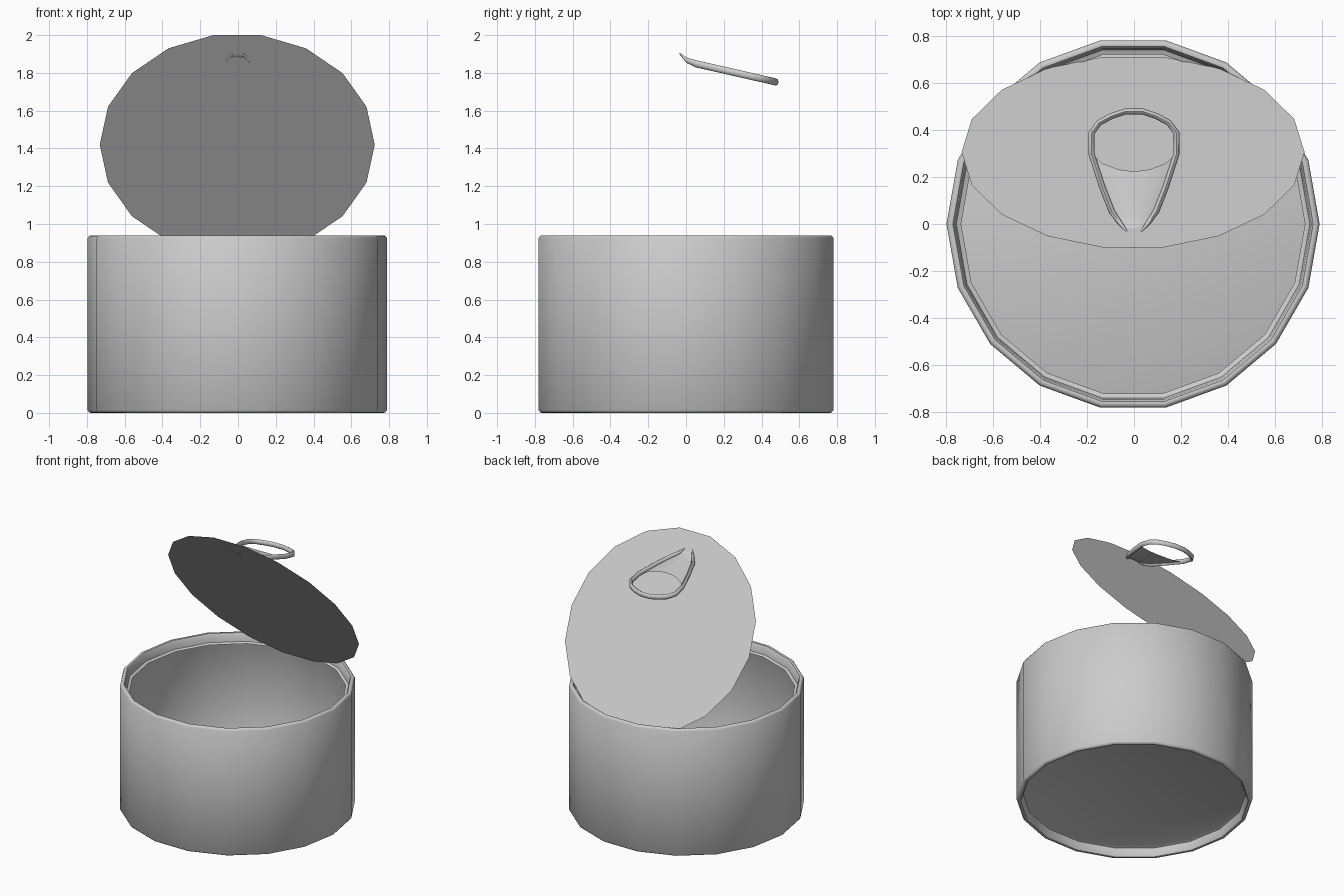
import bpy
from math import radians, cos, sin, tau
from mathutils import Vector

if "Cube" in bpy.data.objects:
    bpy.data.objects.remove(bpy.data.objects["Cube"])

SIDES = 18
CX = -0.004


def make(name, verts, faces, angle=40):
    me = bpy.data.meshes.new(name)
    me.from_pydata([tuple(v) for v in verts], [], faces)
    me.validate()
    ob = bpy.data.objects.new(name, me)
    bpy.context.collection.objects.link(ob)
    bpy.ops.object.select_all(action='DESELECT')
    ob.select_set(True)
    bpy.context.view_layer.objects.active = ob
    bpy.ops.object.shade_smooth_by_angle(angle=radians(angle))
    return ob


def ring(r, z):
    return [Vector((CX + r * cos(tau * i / SIDES), r * sin(tau * i / SIDES), z)) for i in range(SIDES)]


# can body: thin shell with a rolled rim at each end, closed recessed floor, open top
H = 0.94
rim = [(0.73, 0.07), (0.75, 0.062), (0.757, 0.015), (0.765, 0.002), (0.774, 0.0), (0.784, 0.003), (0.792, 0.014)]
profile = rim + [(r, H - z) for r, z in reversed(rim)]
verts = [v for r, z in profile for v in ring(r, z)]
faces = [list(range(SIDES))]
for k in range(len(profile) - 1):
    for i in range(SIDES):
        j = (i + 1) % SIDES
        faces.append((k * SIDES + i, k * SIDES + j, (k + 1) * SIDES + j, (k + 1) * SIDES + i))
faces[0].reverse()
make("can_body", verts, faces)

# lid: flat disc folded up about the back of the opening
up = Vector((0, -0.405, 0.58)) / cos(radians(10))
centre = Vector((CX, 0.305, 1.42))
disc = [centre + Vector((-0.728 * cos(tau * i / SIDES), 0, 0)) + up * sin(tau * i / SIDES) for i in range(SIDES)]
make("lid", disc, [list(range(SIDES))])


# pull tab height: sloping plane with the nose bent up against the lid
def tab_z(y):
    return 1.858 - 0.228 * (y - 0.01) + max(0.0, 0.012 - y) * 0.75


# pull tab rim: tapered tube from the nose around the finger hole and back
half = [(0.030, -0.032), (0.058, 0.002), (0.094, 0.052), (0.136, 0.16), (0.181, 0.30),
        (0.181, 0.385), (0.148, 0.43), (0.096, 0.458), (0.038, 0.477)]
path = [(-x, y) for x, y in half] + [(x, y) for x, y in reversed(half)]
M, n = 8, len(path)
verts, faces = [], []
for i, (x, y) in enumerate(path):
    a, b = Vector(path[max(i - 1, 0)]), Vector(path[min(i + 1, n - 1)])
    t = (b - a).normalized()
    side = Vector((t.y, -t.x, 0))
    s = (0.25, 0.75)[min(i, n - 1 - i)] if min(i, n - 1 - i) < 2 else 1.0
    for k in range(M):
        a = tau * k / M
        verts.append(Vector((x, y, tab_z(y))) + side * 0.013 * s * cos(a) + Vector((0, 0, 0.019 * s * sin(a))))
for i in range(n - 1):
    for k in range(M):
        l = (k + 1) % M
        faces.append((i * M + k, i * M + l, (i + 1) * M + l, (i + 1) * M + k))
faces += [list(range(M))[::-1], list(range((n - 1) * M, n * M))]
make("tab_rim", verts, faces, 60)

# pull tab web: domed sheet between the rim's legs, ending at the finger hole
cols = [-1, -0.74, -0.37, 0, 0.37, 0.74, 1]
sag = [0, 0.043, 0.068, 0.077, 0.068, 0.043, 0]
rows = half[:5]
verts, faces = [], []
for r, (w, y0) in enumerate(rows):
    f = r / (len(rows) - 1)
    for c, d in zip(cols, sag):
        y = y0 - d * f * f
        verts.append(Vector((w * c, y, tab_z(y) - 0.008 + 0.018 * (1 - c * c) * min(1, 2 * f))))
C = len(cols)
for r in range(len(rows) - 1):
    for c in range(C - 1):
        faces.append((r * C + c, r * C + c + 1, (r + 1) * C + c + 1, (r + 1) * C + c))
make("tab_web", verts, faces, 60)
